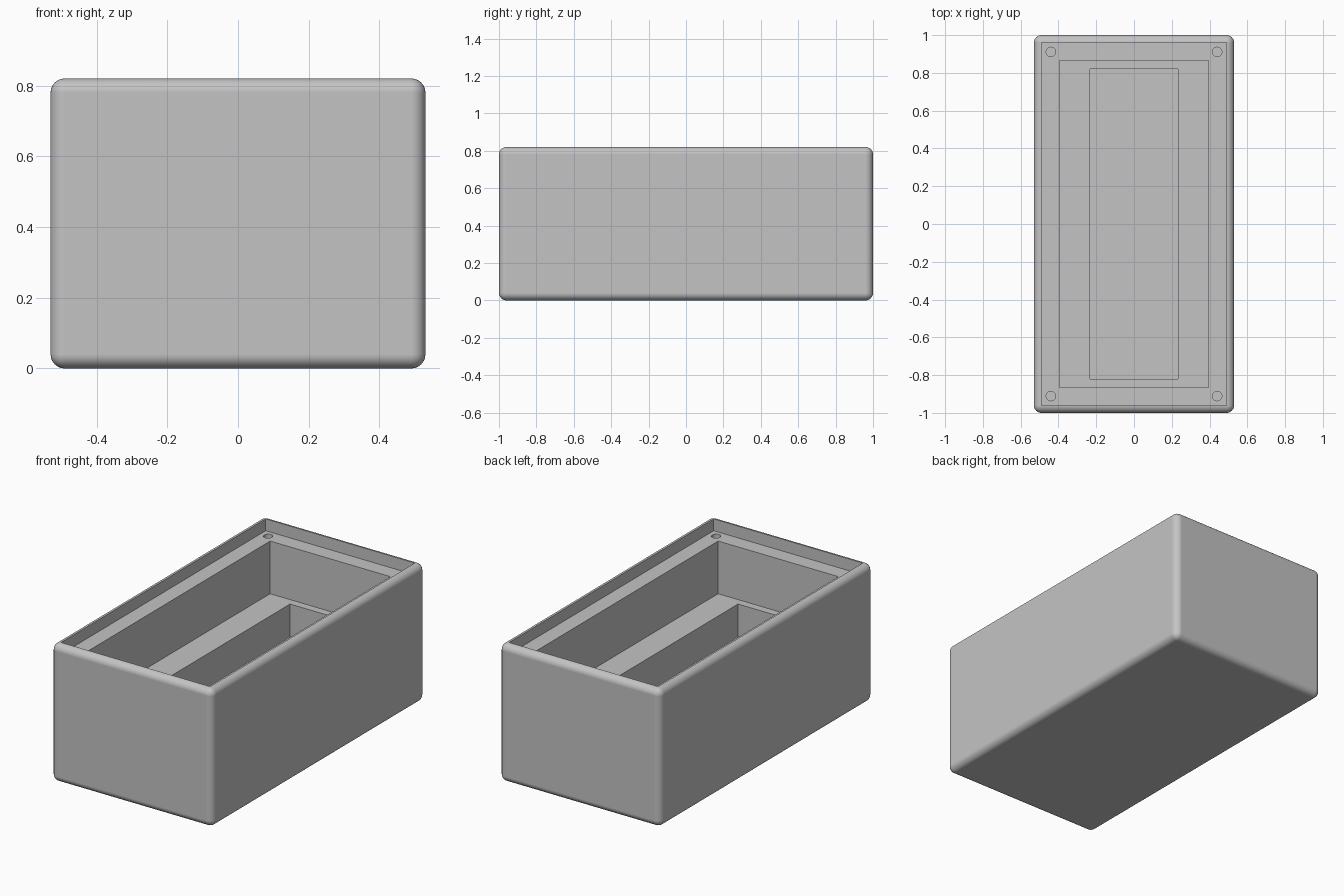
import bpy
import bmesh
from math import copysign
from mathutils import Matrix

cube = bpy.data.objects.get("Cube")
if cube:
    bpy.data.objects.remove(cube, do_unlink=True)

WIDTH, LENGTH, HEIGHT, ROUND = 1.06, 2.0, 0.82, 0.04
LEDGE_Z, SHELF_Z, FLOOR_Z = 0.75, 0.437, 0.04

grey = bpy.data.materials.new("plain grey")
grey.use_nodes = True
colour = (0.55, 0.55, 0.55, 1)
grey.diffuse_color = colour
grey.node_tree.nodes["Principled BSDF"].inputs["Base Color"].default_value = colour


def add_object(name, bm):
    bmesh.ops.recalc_face_normals(bm, faces=bm.faces)
    mesh = bpy.data.meshes.new(name)
    bm.to_mesh(mesh)
    bm.free()
    mesh.materials.append(grey)
    obj = bpy.data.objects.new(name, mesh)
    bpy.context.collection.objects.link(obj)
    return obj


def step(bm, face, half_x, half_y, z):
    """Extrude a rectangular face to a new half size and height."""
    new = bmesh.ops.extrude_discrete_faces(bm, faces=[face])["faces"][0]
    for v in new.verts:
        v.co = (copysign(half_x, v.co.x), copysign(half_y, v.co.y), z)
    return new


# Rounded block
bm = bmesh.new()
bmesh.ops.create_cube(bm, size=1, matrix=Matrix.Translation((0, 0, HEIGHT / 2))
                      @ Matrix.Diagonal((WIDTH, LENGTH, HEIGHT, 1)))
bmesh.ops.bevel(bm, geom=bm.edges[:], offset=ROUND, segments=8,
                profile=0.5, affect='EDGES')
bm.normal_update()
face = max(bm.faces, key=lambda f: f.calc_center_median().z)

# Lid recess, main pocket and inner pocket, stepping down
heights = [LEDGE_Z, SHELF_Z, FLOOR_Z]
sizes = [(0.49, 0.96), (0.395, 0.866), (0.232, 0.82)]
top = HEIGHT
for (hx, hy), z in zip(sizes, heights):
    if top != HEIGHT:
        face = step(bm, face, hx, hy, top)
    face = step(bm, face, hx, hy, z)
    top = z
box = add_object("enclosure_box", bm)

# Screw holes in the ledge corners
bm = bmesh.new()
for sx in (-1, 1):
    for sy in (-1, 1):
        bmesh.ops.create_cone(bm, cap_ends=True, segments=32, radius1=0.025,
                              radius2=0.025, depth=0.4,
                              matrix=Matrix.Translation((0.44 * sx, 0.911 * sy, LEDGE_Z - 0.1)))
cutter = add_object("screw_hole_cutter", bm)
cutter.hide_render = True

bpy.ops.object.select_all(action='DESELECT')
box.select_set(True)
bpy.context.view_layer.objects.active = box
cut = box.modifiers.new("screw_holes", 'BOOLEAN')
cut.operation = 'DIFFERENCE'
cut.solver = 'EXACT'
cut.object = cutter
bpy.ops.object.modifier_apply(modifier=cut.name)
bpy.data.objects.remove(cutter, do_unlink=True)

# Smooth rounded edges, flat sides
bpy.ops.object.shade_smooth_by_angle(angle=0.6)
weighted = box.modifiers.new("flat_sides", 'WEIGHTED_NORMAL')
weighted.keep_sharp = True
